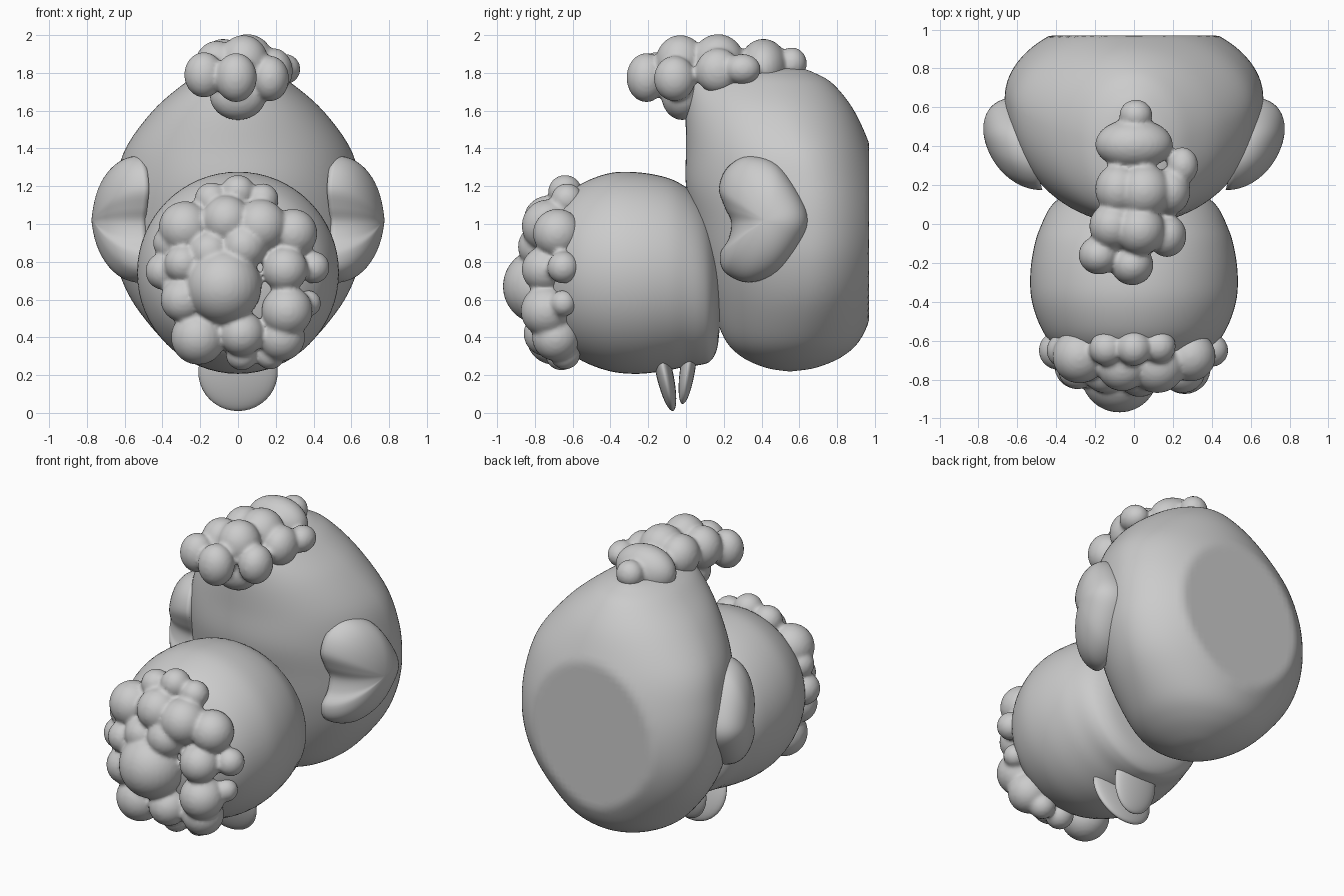
import bpy, bmesh, math
from mathutils import Vector, Matrix

if "Cube" in bpy.data.objects:
    bpy.data.objects.remove(bpy.data.objects["Cube"])


def spline(pts, steps, closed=False):
    """Catmull-Rom samples through tuples of any length."""
    n, out = len(pts), []
    get = (lambda i: pts[i % n]) if closed else (lambda i: pts[max(0, min(n - 1, i))])
    for i in range(n if closed else n - 1):
        for s in range(steps):
            t = s / steps
            out.append(tuple(
                0.5 * (2 * b + (c - a) * t + (2 * a - 5 * b + 4 * c - d) * t * t
                       + (3 * b - a - 3 * c + d) * t ** 3)
                for a, b, c, d in zip(get(i - 1), get(i), get(i + 1), get(i + 2))))
    if not closed:
        out.append(tuple(pts[-1]))
    return out


def finish(name, bm):
    bmesh.ops.remove_doubles(bm, verts=bm.verts, dist=0.0005)
    bmesh.ops.recalc_face_normals(bm, faces=bm.faces)
    for f in bm.faces:
        f.smooth = True
    me = bpy.data.meshes.new(name)
    bm.to_mesh(me)
    bm.free()
    ob = bpy.data.objects.new(name, me)
    bpy.context.collection.objects.link(ob)
    return ob


def loft(name, rings):
    """Skin closed rings of equal length and cap both ends."""
    bm = bmesh.new()
    vr = [[bm.verts.new(p) for p in r] for r in rings]
    n = len(vr[0])
    for a, b in zip(vr, vr[1:]):
        for i in range(n):
            bm.faces.new((a[i], a[(i + 1) % n], b[(i + 1) % n], b[i]))
    bm.faces.new(vr[0])
    bm.faces.new(vr[-1])
    return finish(name, bm)


def ellipsoid(bm, loc, size, tilt=0):
    m = Matrix.Translation(loc) @ Matrix.Rotation(tilt, 4, 'X') @ Matrix.Diagonal((*size, 1))
    bmesh.ops.create_uvsphere(bm, u_segments=32, v_segments=20, radius=1, matrix=m)


def clump(name, blobs):
    """Overlapping balls fused into one soft lumpy mass."""
    bm = bmesh.new()
    for x, y, z, rx, ry, rz in blobs:
        ellipsoid(bm, (x, y, z), (rx, ry, rz))
    ob = finish(name, bm)
    rm = ob.modifiers.new("fuse", 'REMESH')
    rm.mode = 'VOXEL'
    rm.voxel_size = 0.013
    rm.use_smooth_shade = True
    sm = ob.modifiers.new("soften", 'SMOOTH')
    sm.factor = 0.5
    sm.iterations = 4
    return ob


# Cranium: rows of z, half width, front y, widest y, back y; back cut flat
rows = [(1.83, 0, .42, .45, .48), (1.825, .10, .25, .42, .60), (1.80, .19, .10, .42, .68),
        (1.74, .29, .02, .45, .78), (1.6, .45, 0, .50, .89), (1.4, .595, 0, .58, .98),
        (1.2, .65, 0, .63, 1.04), (1.0, .665, .04, .65, 1.07), (.8, .645, .08, .65, 1.06),
        (.6, .565, .13, .64, 1.01), (.4, .41, .20, .60, .93), (.3, .28, .29, .57, .83),
        (.24, .13, .42, .55, .69), (.22, 0, .54, .55, .56)]
N = 96
rings = []
for z, hw, yf, yw, yb in spline(rows, 6):
    ring = []
    for i in range(N):
        t = 2 * math.pi * i / N
        c = math.cos(t)
        y = yw + c * ((yb - yw) if c > 0 else (yw - yf))
        ring.append((hw * math.sin(t), min(y, .97), z))
    rings.append(ring)
loft("cranium", rings)

# Muzzle: rows of y, radius, centre z
rows = [(-.77, .01, .74), (-.76, .14, .74), (-.72, .29, .74), (-.65, .39, .74),
        (-.55, .47, .745), (-.40, .525, .745), (-.25, .533, .74), (-.10, .51, .735),
        (0, .475, .72), (.08, .435, .69), (.13, .385, .66), (.165, .30, .64), (.18, .15, .62)]
loft("muzzle", [[(r * math.cos(2 * math.pi * i / 64), y, zc + r * math.sin(2 * math.pi * i / 64))
                 for i in range(64)] for y, r, zc in spline(rows, 5)])

# Ears: bean outline in y,z domed outward, mirrored
bean = [(.33, 1.36), (.22, 1.30), (.175, 1.19), (.205, 1.09), (.24, 1.01), (.225, .92),
        (.18, .84), (.205, .745), (.33, .69), (.48, .745), (.60, .89), (.65, 1.02),
        (.60, 1.16), (.48, 1.32)]
outline = spline(bean, 5, closed=True)
rings = []
for k in range(17):
    a = math.pi / 2 * k / 16
    s, h = math.cos(a) + .001, math.sin(a) ** .9
    ring = []
    for y, z in outline:
        yy, zz = .42 + (y - .42) * s, 1.02 + (z - 1.02) * s
        ring.append((.47 + .28 * (yy - .17) + .225 * h, yy, zz))
    rings.append(ring)
ear = loft("ears", rings)
ear.modifiers.new("mirror", 'MIRROR')

# Lower lip and tongue hanging below the muzzle
bm = bmesh.new()
ellipsoid(bm, (0, -.115, .215), (.21, .045, .21), .22)
finish("lower_lip", bm)
bm = bmesh.new()
ellipsoid(bm, (0, .01, .24), (.15, .04, .195), -.15)
finish("tongue", bm)

# Hair tuft along the crown
clump("hair", [
    (.01, .56, 1.85, .085, .08, .085), (0, .41, 1.83, .20, .13, .15),
    (.25, .30, 1.82, .08, .095, .08), (-.08, .18, 1.85, .12, .13, .13),
    (.05, .17, 1.86, .14, .14, .145), (.19, .17, 1.81, .10, .12, .12),
    (-.11, -.01, 1.84, .12, .12, .13), (.03, -.03, 1.86, .13, .13, .14),
    (.17, -.06, 1.77, .10, .11, .12), (-.18, -.16, 1.79, .105, .10, .12),
    (-.01, -.21, 1.775, .11, .105, .13), (0, -.02, 1.68, .15, .11, .13)])

# Lumpy fluff and large nose on the muzzle front: x, y, z, radius
fluff = [(-.075, -.77, .67, .20),
         (-.14, -.64, 1.13, .09), (0, -.64, 1.17, .09), (.13, -.63, 1.13, .085),
         (-.06, -.73, 1.02, .13), (.12, -.73, .99, .14), (-.28, -.68, .98, .14),
         (.29, -.68, .95, .13), (-.39, -.65, .75, .10), (-.29, -.75, .79, .10),
         (.40, -.65, .77, .085), (.25, -.75, .76, .12), (-.29, -.73, .60, .12),
         (.26, -.74, .54, .135), (.37, -.65, .58, .07), (-.21, -.70, .40, .145),
         (.02, -.74, .42, .12), (.23, -.69, .40, .125), (.02, -.66, .31, .085),
         (.17, -.64, .31, .08), (-.15, -.76, .85, .11), (.03, -.77, .88, .12),
         (-.36, -.65, .90, .09)]
clump("nose_and_fluff", [(x, y, z, r, r, r) for x, y, z, r in fluff])
